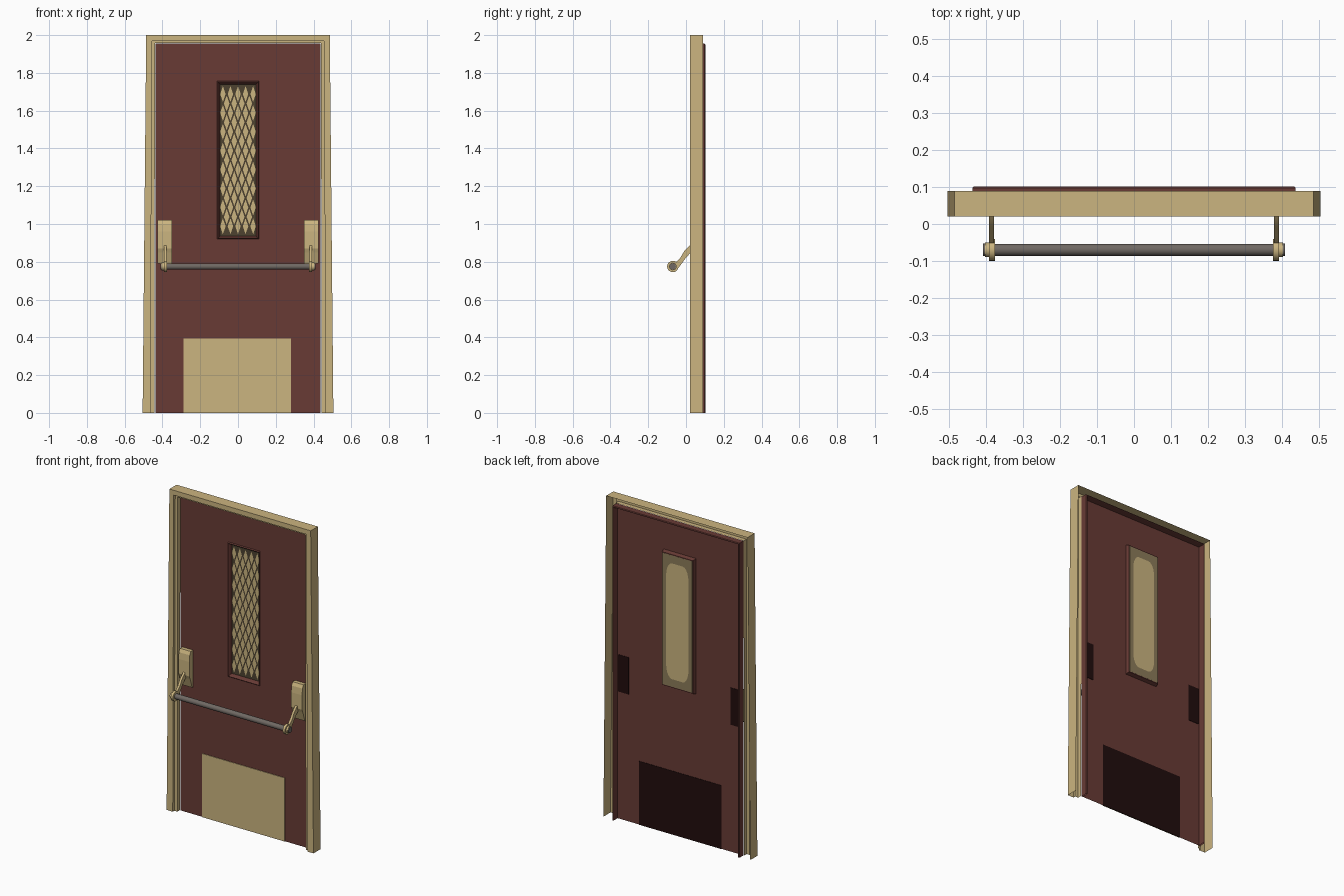
import bpy, bmesh, math
from mathutils import Matrix

if "Cube" in bpy.data.objects:
    bpy.data.objects.remove(bpy.data.objects["Cube"])


def material(name, r, g, b):
    m = bpy.data.materials.new(name)
    m.diffuse_color = (r, g, b, 1)
    m.use_nodes = True
    m.node_tree.nodes["Principled BSDF"].inputs["Base Color"].default_value = m.diffuse_color
    return m


TAN = material("tan", 0.60, 0.46, 0.215)
DARK_TAN = material("dark_tan", 0.26, 0.20, 0.10)
RED = material("dark_red", 0.14, 0.044, 0.036)
BLACK = material("near_black", 0.015, 0.004, 0.004)
GREY = material("bar_grey", 0.16, 0.14, 0.125)
BROWN = material("lattice_brown", 0.075, 0.055, 0.03)


def finish(name, bm, mat, smooth=False, fix=True):
    if fix:
        bmesh.ops.recalc_face_normals(bm, faces=bm.faces)
    me = bpy.data.meshes.new(name)
    bm.to_mesh(me)
    bm.free()
    me.materials.append(mat)
    ob = bpy.data.objects.new(name, me)
    bpy.context.collection.objects.link(ob)
    if smooth:
        bpy.context.view_layer.objects.active = ob
        ob.select_set(True)
        bpy.ops.object.shade_smooth_by_angle(angle=math.radians(35))
        ob.select_set(False)
    return ob


def box(name, x0, x1, y0, y1, z0, z1, mat):
    bm = bmesh.new()
    bmesh.ops.create_cube(bm, size=1)
    for v in bm.verts:
        v.co.x = x0 if v.co.x < 0 else x1
        v.co.y = y0 if v.co.y < 0 else y1
        v.co.z = z0 if v.co.z < 0 else z1
    return finish(name, bm, mat)


def prism_x(name, pts, x0, x1, mat, smooth=False):
    """Side profile of (y, z) points, extruded along x."""
    bm = bmesh.new()
    f = bm.faces.new([bm.verts.new((x0, y, z)) for y, z in pts])
    r = bmesh.ops.extrude_face_region(bm, geom=[f])
    for v in r["geom"]:
        if isinstance(v, bmesh.types.BMVert):
            v.co.x = x1
    return finish(name, bm, mat, smooth)


def rod_x(name, x0, x1, y, z, radius, mat):
    bm = bmesh.new()
    mtx = Matrix.Translation(((x0 + x1) / 2, y, z)) @ Matrix.Rotation(math.pi / 2, 4, 'Y')
    bmesh.ops.create_cone(bm, cap_ends=True, segments=20, radius1=radius,
                          radius2=radius, depth=abs(x1 - x0), matrix=mtx)
    return finish(name, bm, mat, True)


def loft(name, loops, mat, closed=False):
    """Joins equal-length point loops with quads."""
    bm = bmesh.new()
    rows = [[bm.verts.new(p) for p in lp] for lp in loops]
    n = len(rows[0])
    for a, b in zip(rows, rows[1:]):
        for i in range(n if closed else n - 1):
            j = (i + 1) % n
            bm.faces.new((a[i], a[j], b[j], b[i]))
    return finish(name, bm, mat)


def arch(xb, xt, zt, y):
    return [(-xb, y, 0), (-xt, y, zt), (xt, y, zt), (xb, y, 0)]


def rect(x, z0, z1, y):
    return [(-x, y, z0), (-x, y, z1), (x, y, z1), (x, y, z0)]


# Hollow door frame, stepped on its inner side and open to the back
loft("door_frame", [
    arch(0.505, 0.486, 2.0, 0.09), arch(0.505, 0.486, 2.0, 0.02),
    arch(0.463, 0.456, 1.97, 0.02), arch(0.463, 0.456, 1.97, 0.035),
    arch(0.442, 0.440, 1.957, 0.035), arch(0.442, 0.440, 1.957, 0.062)], TAN)

# Door skin with a window opening
DY = 0.06
bm = bmesh.new()
xs, zs = (-0.437, -0.11, 0.11, 0.437), (0, 0.92, 1.757, 1.955)
grid = [[bm.verts.new((x, DY, z)) for x in xs] for z in zs]
for r in range(3):
    for c in range(3):
        if (r, c) != (1, 1):
            bm.faces.new((grid[r][c], grid[r][c + 1], grid[r + 1][c + 1], grid[r + 1][c]))
finish("door_panel", bm, RED, fix=False)

# Door edge folded back with a rounded lip
loft("door_edge", [
    arch(0.437, 0.437, 1.955, DY), arch(0.437, 0.437, 1.955, 0.098),
    arch(0.433, 0.433, 1.951, 0.102), arch(0.430, 0.430, 1.948, 0.102),
    arch(0.428, 0.428, 1.946, 0.098), arch(0.428, 0.428, 1.946, DY + 0.001)], RED)

# Window: sloped surround, then the pane
loft("window_surround", [rect(0.11, 0.92, 1.757, DY), rect(0.106, 0.925, 1.752, 0.054),
                         rect(0.101, 0.93, 1.746, 0.06), rect(0.095, 0.938, 1.738, 0.082)],
     RED, closed=True)
loft("window_surround_back", [rect(0.112, 0.918, 1.759, DY + 0.001),
                              rect(0.106, 0.925, 1.752, 0.084),
                              rect(0.095, 0.938, 1.738, 0.084)], RED, closed=True)
box("window_lattice", -0.096, 0.096, 0.076, 0.079, 0.937, 1.739, BROWN)
box("window_back", -0.102, 0.102, 0.080, 0.0845, 0.93, 1.747, DARK_TAN)

# Diamond openings of the lattice, staggered
bm = bmesh.new()
dx, dz, hw, hh = 0.040, 0.1, 0.0145, 0.042
for row in range(16):
    z = 0.988 + row * dz / 2
    for k in range(-3, 4):
        x = (k + 0.5 * (row % 2)) * dx
        if abs(x) + hw < 0.098 and z + hh < 1.738:
            bm.faces.new([bm.verts.new(p) for p in (
                (x - hw, 0.075, z), (x, 0.075, z - hh), (x + hw, 0.075, z), (x, 0.075, z + hh))])
finish("lattice_diamonds", bm, TAN, fix=False)

# Pale rounded patch on the back of the pane
bm = bmesh.new()
pts = []
for cx, cz, a0 in ((1, 1, 0), (-1, 1, 90), (-1, -1, 180), (1, -1, 270)):
    for i in range(6):
        a = math.radians(a0 + i * 18)
        pts.append((cx * 0.037 + 0.04 * math.cos(a), 0.0855,
                    1.338 + cz * 0.275 + 0.085 * math.sin(a)))
bm.faces.new([bm.verts.new(p) for p in pts])
finish("window_back_patch", bm, TAN, fix=False)

# Kick plate, front and back
box("kick_plate", -0.288, 0.28, 0.056, 0.0595, 0, 0.395, TAN)
box("kick_plate_back", -0.288, 0.28, 0.0605, 0.063, 0, 0.395, BLACK)

# Push bar with its brackets and arms
BY, BZ = -0.07, 0.775
bracket = [(0.0595, 1.02), (0.036, 1.02), (0.026, 1.0), (0.022, 0.96), (0.022, 0.87),
           (0.03, 0.85), (0.05, 0.79), (0.0595, 0.79)]
arm = [(0.05, 0.905), (0.02, 0.885), (-0.01, 0.855), (-0.032, 0.818), (-0.05, 0.802),
       (-0.06, 0.775), (-0.05, 0.755), (-0.032, 0.778), (0.0, 0.822), (0.02, 0.843), (0.05, 0.862)]
rod_x("push_bar", -0.406, 0.406, BY, BZ, 0.0165, GREY)
for s, side in ((-1, "left"), (1, "right")):
    prism_x("bracket_" + side, bracket, s * 0.35, s * 0.425, TAN)
    lo, hi = sorted((s * 0.35, s * 0.425))
    box("bracket_back_" + side, lo, hi, 0.0605, 0.063, 0.79, 1.02, BLACK)
    prism_x("arm_" + side, arm, s * 0.379, s * 0.393, TAN, True)
    rod_x("arm_boss_" + side, s * 0.377, s * 0.393, BY, BZ, 0.03, TAN)
    rod_x("bar_collar_" + side, s * 0.393, s * 0.404, BY, BZ, 0.02, TAN)
    rod_x("bar_end_" + side, s * 0.403, s * 0.409, BY, BZ, 0.017, GREY)
